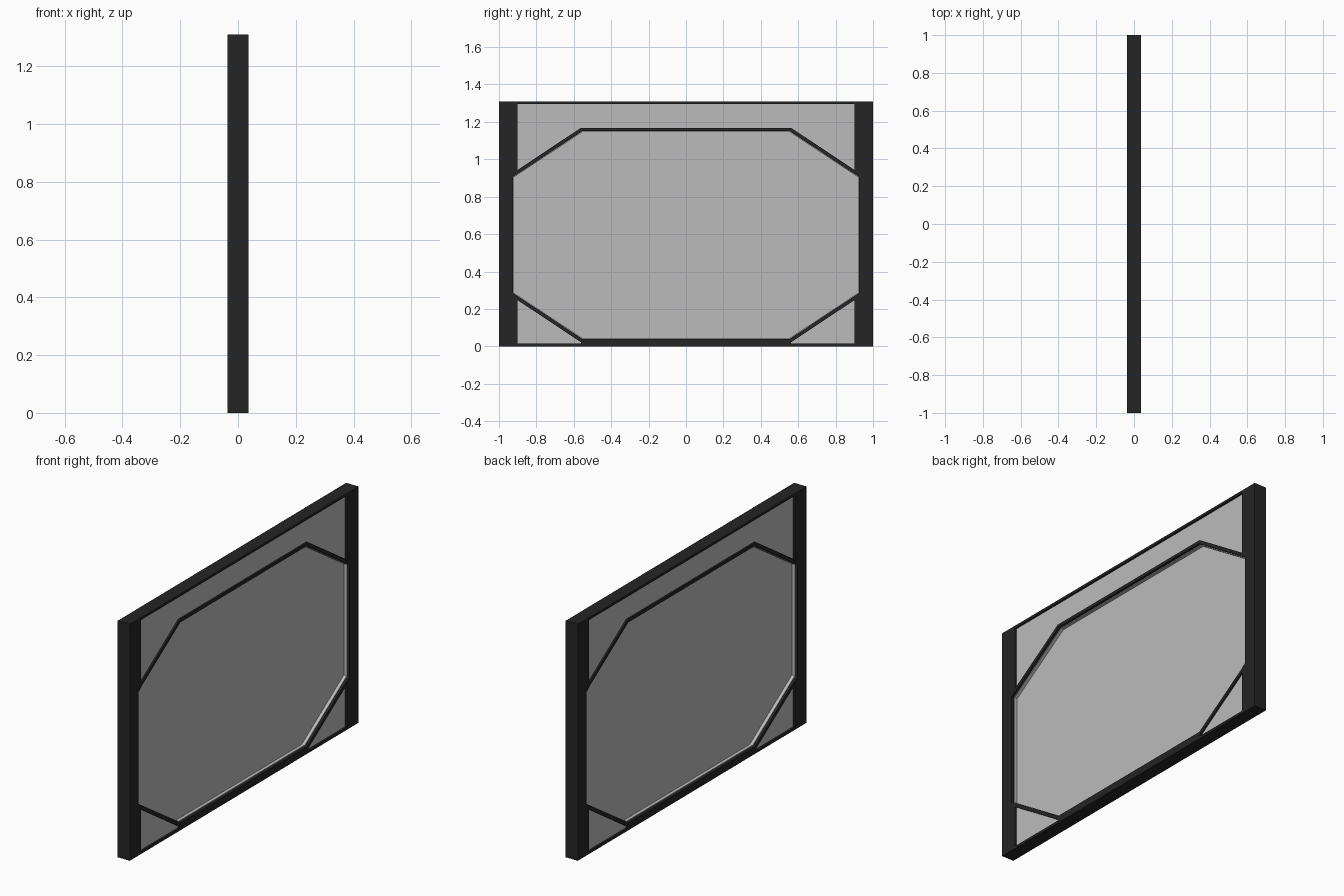
import bpy, bmesh

if "Cube" in bpy.data.objects:
    bpy.data.objects.remove(bpy.data.objects["Cube"])

TOP = 1.31      # overall height
MID = 1.19      # twice the height of the octagon centre, for vertical mirroring


def material(name, colour):
    m = bpy.data.materials.new(name)
    m.diffuse_color = colour
    m.use_nodes = True
    m.node_tree.nodes["Principled BSDF"].inputs["Base Color"].default_value = m.diffuse_color
    return m


black = material("black_frame", (0.018, 0.018, 0.018, 1))
glass = material("pale_glass", (0.5, 0.5, 0.5, 0.45))


def slab(name, outline, half, mat, smooth=False):
    """Extrude a closed (y, z) outline symmetrically along x."""
    bm = bmesh.new()
    a, b = [[bm.verts.new((x, y, z)) for y, z in outline] for x in (-half, half)]
    for i in range(len(a)):
        j = (i + 1) % len(a)
        bm.faces.new((a[i], a[j], b[j], b[i]))
    bm.faces.new(a)
    bm.faces.new(b)
    bmesh.ops.recalc_face_normals(bm, faces=bm.faces)
    for f in bm.faces:
        f.smooth = smooth
    me = bpy.data.meshes.new(name)
    bm.to_mesh(me)
    bm.free()
    me.materials.append(mat)
    ob = bpy.data.objects.new(name, me)
    bpy.context.collection.objects.link(ob)
    return ob


def rect(y, z0, z1):
    return [(-y, z0), (y, z0), (y, z1), (-y, z1)]


def flip_y(pts):
    return [(-y, z) for y, z in pts]


def flip_z(pts):
    return [(y, MID - z) for y, z in pts]


# Side posts, notched where the octagon bites into them
post = [(1, 0), (1, TOP), (0.9, TOP), (0.9, 0.922), (0.925, 0.905),
        (0.925, MID - 0.905), (0.9, MID - 0.922), (0.9, 0)]
slab("right_post", post, 0.037, black)
slab("left_post", flip_y(post), 0.037, black)

# Top and bottom rails, and the thicker middle of the sill
slab("top_rail", rect(0.9, TOP - 0.014, TOP), 0.037, black)
slab("bottom_rail", rect(0.9, 0, 0.014), 0.037, black)
slab("sill", rect(0.562, 0, 0.04), 0.037, black)

# Octagon glazing bars, upper and lower
inner = [(0.925, 0.905), (0.555, 1.15)]
outer = [(0.562, 1.168), (0.925, 0.927)]
bars = inner + flip_y(inner[::-1]) + flip_y(outer[::-1]) + outer
slab("upper_bar", bars, 0.035, black)
slab("lower_bar", flip_z(bars), 0.035, black)

# Pale lining round the octagon, upper and lower halves
lining_in = [(0.921, 0.903), (0.554, 1.146)]
half_oct = inner + flip_y(inner[::-1])
lip = lining_in + flip_y(lining_in[::-1])
lining = [(0.921, MID / 2)] + lip + [(-0.921, MID / 2), (-0.925, MID / 2)] \
    + half_oct[::-1] + [(0.925, MID / 2)]
slab("upper_lining", lining, 0.022, glass)
slab("lower_lining", flip_z(lining), 0.022, glass)

# Central octagonal pane, set back inside the lining
slab("octagon_pane", lip + flip_z(lip[::-1]), 0.004, glass)

# Upper pane and the two lower corner panes
side = [(0.9, 1.296), (0.9, 0.932), (0.56, 1.16)]
slab("upper_pane", side + flip_y(side[::-1]), 0.026, glass)
corner = [(0.9, 0.014), (0.9, 0.258), (0.562, 0.034), (0.562, 0.014)]
slab("right_corner_pane", corner, 0.026, glass)
slab("left_corner_pane", flip_y(corner), 0.026, glass)
